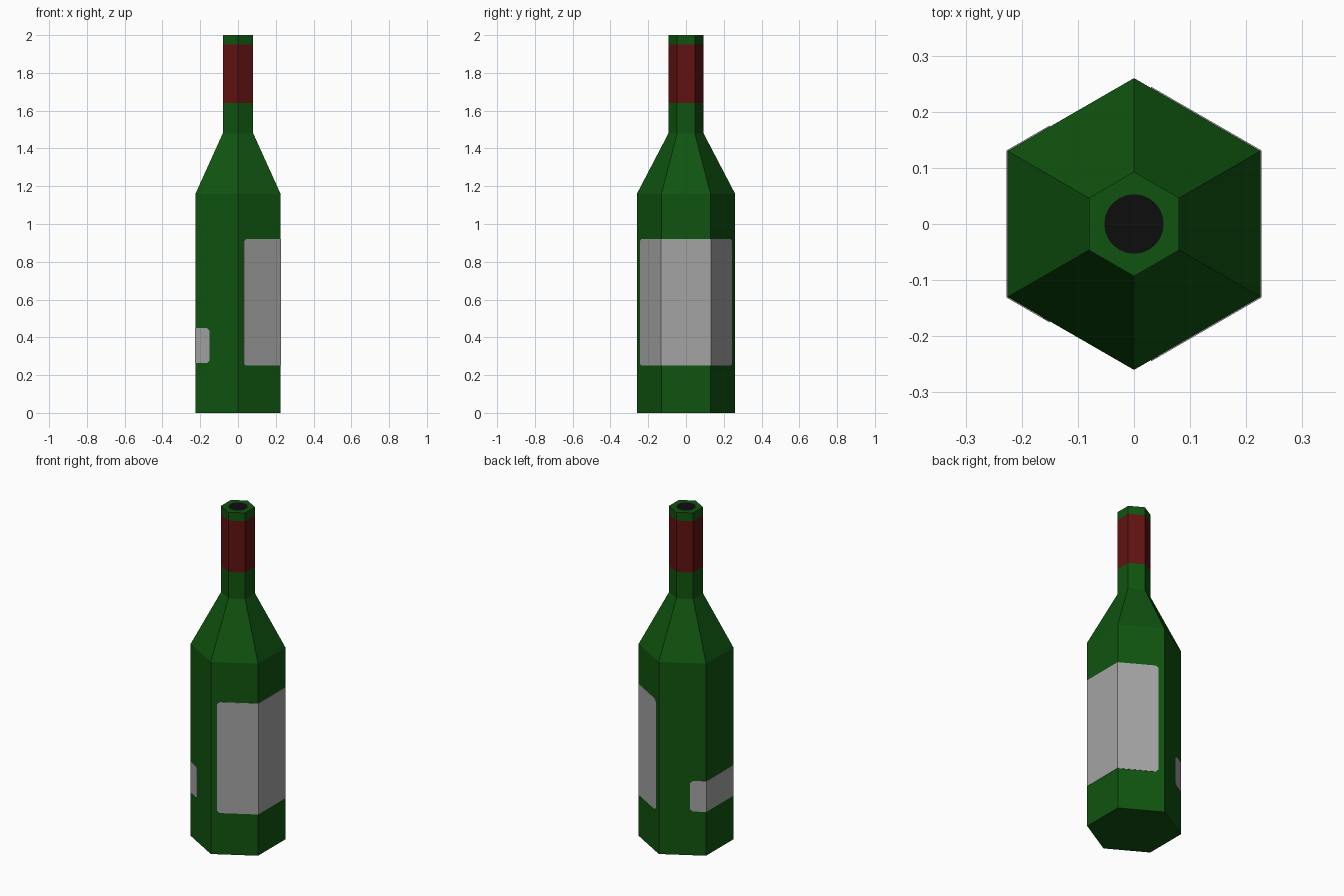
import bpy, bmesh, math

if "Cube" in bpy.data.objects:
    bpy.data.objects.remove(bpy.data.objects["Cube"])

SIDES = 6
BODY_R = 0.26


def material(name, rgb):
    m = bpy.data.materials.new(name)
    m.diffuse_color = (*rgb, 1.0)
    m.use_nodes = True
    m.node_tree.nodes["Principled BSDF"].inputs["Base Color"].default_value = m.diffuse_color
    return m


GREEN = material("green glass", (0.005, 0.088, 0.005))
RED = material("red foil", (0.120, 0.006, 0.006))
DARK = material("dark opening", (0.004, 0.004, 0.004))
PAPER = material("grey paper", (0.37, 0.37, 0.37))


def ring(bm, radius, z, count):
    step = 2 * math.pi / count
    return [bm.verts.new((radius * math.cos(math.pi / 6 + i * step),
                          radius * math.sin(math.pi / 6 + i * step), z))
            for i in range(count)]


def make_object(name, bm, mats):
    bmesh.ops.recalc_face_normals(bm, faces=bm.faces[:])
    mesh = bpy.data.meshes.new(name)
    bm.to_mesh(mesh)
    bm.free()
    for m in mats:
        mesh.materials.append(m)
    ob = bpy.data.objects.new(name, mesh)
    bpy.context.collection.objects.link(ob)
    return ob


# Bottle: six-sided profile, with the foil band coloured by height
def build_bottle():
    bm = bmesh.new()
    profile = [(BODY_R, 0), (BODY_R, 1.16), (0.093, 1.48),
               (0.093, 1.64), (0.093, 1.95), (0.093, 2.0)]
    rings = [ring(bm, r, z, SIDES) for r, z in profile]
    for low, high in zip(rings, rings[1:]):
        for i in range(SIDES):
            j = (i + 1) % SIDES
            f = bm.faces.new((low[i], low[j], high[j], high[i]))
            if 1.64 < f.calc_center_median().z < 1.95:
                f.material_index = 1
    bm.faces.new(rings[0][::-1])
    # Rim with a round dark mouth set flush into it
    per_side = 4
    n = SIDES * per_side
    mouth = ring(bm, 0.053, 2.0, n)
    top = rings[-1]
    for i in range(SIDES):
        arc = [mouth[(i * per_side + k) % n] for k in range(per_side, -1, -1)]
        bm.faces.new([top[i], top[(i + 1) % SIDES]] + arc)
    bm.faces.new(mouth).material_index = 2
    make_object("bottle", bm, [GREEN, RED, DARK])


# Paper label wrapped over one side face and part of its two neighbours
def build_label(name, side, x_edge, z0, z1, corner=0.012):
    fold_x = BODY_R * math.cos(math.pi / 6)

    def wall_y(x):
        return BODY_R - x * math.tan(math.pi / 6)

    # (x, y, corner inset) from front edge round to back edge
    half = [(x_edge, wall_y(x_edge), corner),
            (x_edge + corner, wall_y(x_edge + corner), 0),
            (fold_x, wall_y(fold_x), 0)]
    path = [(x, -y, c) for x, y, c in half] + half[::-1]
    bm = bmesh.new()
    cols = [(bm.verts.new((side * x, y, z0 + c)),
             bm.verts.new((side * x, y, z1 - c))) for x, y, c in path]
    for a, b in zip(cols, cols[1:]):
        bm.faces.new((a[0], b[0], b[1], a[1]))
    ob = make_object(name, bm, [PAPER])
    mod = ob.modifiers.new("paper thickness", 'SOLIDIFY')
    mod.thickness = 0.004
    mod.offset = 0
    mod.use_even_offset = True


build_bottle()
build_label("main_label", 1, 0.03, 0.25, 0.92)
build_label("small_back_label", -1, 0.15, 0.265, 0.45)
